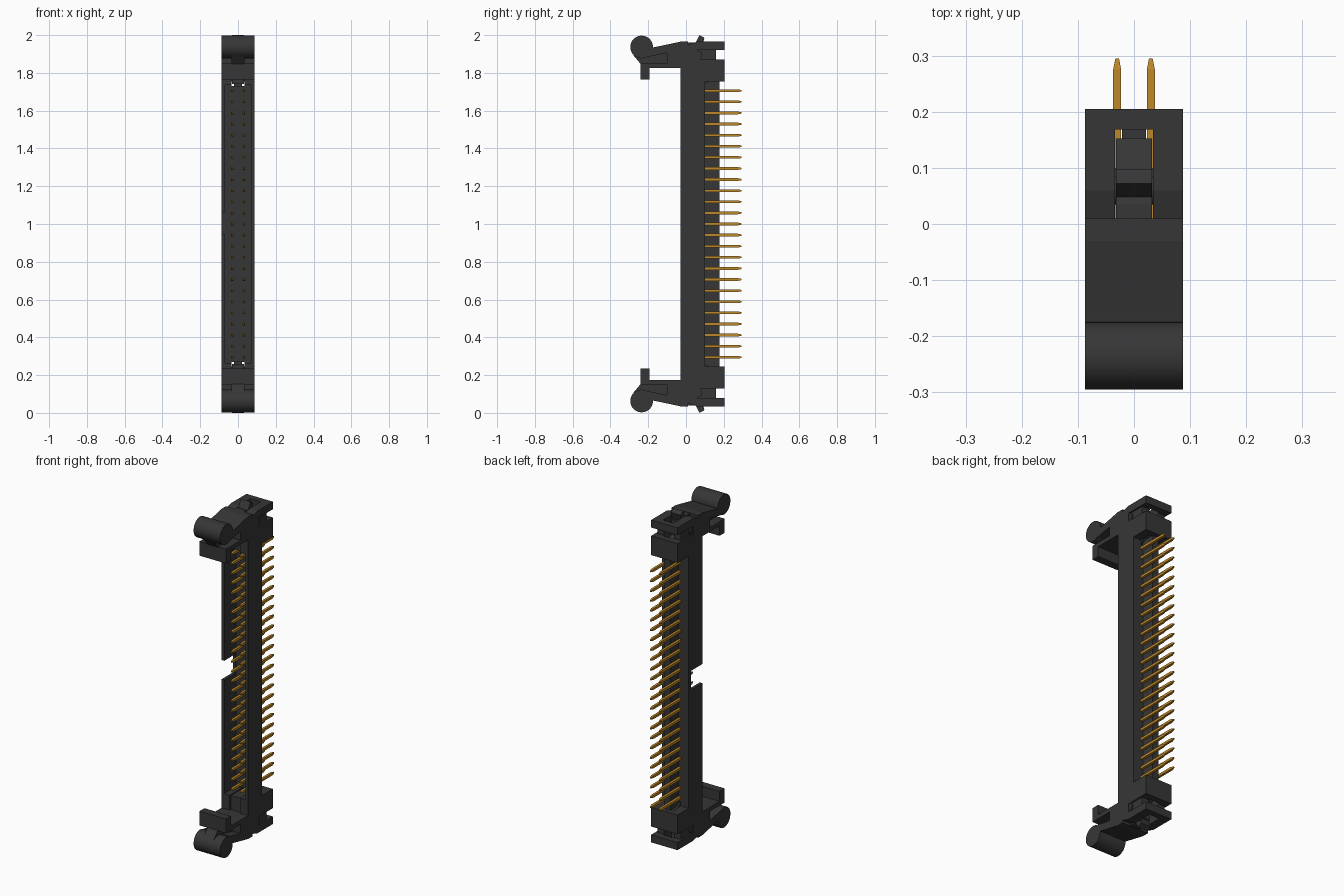
import bpy, bmesh, math
from mathutils import Matrix, Vector

if "Cube" in bpy.data.objects:
    bpy.data.objects.remove(bpy.data.objects["Cube"])

MID = 1.0          # height of the symmetry plane
HALF = 0.0875      # half width of the housing
SLOT = 0.034       # half width of the latch slot


def material(name, rgb):
    m = bpy.data.materials.new(name)
    m.use_nodes = True
    m.diffuse_color = (*rgb, 1)
    m.node_tree.nodes["Principled BSDF"].inputs["Base Color"].default_value = (*rgb, 1)
    return m


black = material("black plastic", (0.037, 0.037, 0.037))
gold = material("gold plating", (0.52, 0.25, 0.022))


def add_object(name, bm, mat):
    bmesh.ops.recalc_face_normals(bm, faces=bm.faces)
    mesh = bpy.data.meshes.new(name)
    bm.to_mesh(mesh)
    bm.free()
    mesh.materials.append(mat)
    ob = bpy.data.objects.new(name, mesh)
    ob.location.z = MID
    bpy.context.collection.objects.link(ob)
    return ob


def prism(name, outline, x0, x1, side=1):
    """Extrude a (y, z) outline along x; side -1 flips it to the lower end."""
    bm = bmesh.new()
    face = bm.faces.new([bm.verts.new((x0, y, z * side)) for y, z in outline])
    ext = bmesh.ops.extrude_face_region(bm, geom=[face])
    moved = [v for v in ext["geom"] if isinstance(v, bmesh.types.BMVert)]
    bmesh.ops.translate(bm, vec=(x1 - x0, 0, 0), verts=moved)
    return add_object(name, bm, black)


def rect(y0, y1, z0, z1):
    return [(y0, z0), (y1, z0), (y1, z1), (y0, z1)]


def disc(y, z, r, n=40):
    return [(y + r * math.cos(2 * math.pi * i / n), z + r * math.sin(2 * math.pi * i / n))
            for i in range(n)]


def cut(target, cutter):
    cutter.hide_render = True
    cutter.hide_viewport = True
    mod = target.modifiers.new(cutter.name, "BOOLEAN")
    mod.operation = "DIFFERENCE"
    mod.solver = "EXACT"
    mod.object = cutter


# Housing: one symmetric side outline, hollowed out
upper = [(-.03, .825), (.01, .825), (.01, .95), (.06, .965), (.205, .965), (.205, .92),
         (.16, .92), (.16, .87), (.205, .87), (.205, .755), (.1, .755)]
lower = [(y, -z) for y, z in reversed(upper)]
housing = prism("housing", upper + lower, -HALF, HALF)
cut(housing, prism("cavity_cutter", rect(-.2, .08, -.735, .735), -.07, .07))
cut(housing, prism("key_notch_cutter", rect(-.2, .077, -.055, .06), -.2, -.05))

for side, end in ((1, "upper"), (-1, "lower")):
    cut(housing, prism(end + "_slot_cutter", rect(-.2, .168, .73, 1.2), -SLOT, SLOT, side))
    for x in (-HALF, HALF):
        cut(housing, prism(end + "_pocket_cutter", rect(.06, .165, .87, .92),
                           x - .01, x + .01, side))

    # Ejector latch: grip roll, arm, hook, web and pivoting foot
    roll = prism(end + "_latch_grip", disc(-.235, .937, .06), -HALF, HALF, side)
    arm = [(-.2, .93), (-.167, .936), (-.03, .965), (.01, .965), (.01, .825),
           (-.1, .825), (-.1, .905), (-.2, .885)]
    prism(end + "_latch_arm", arm, -HALF, HALF, side)
    hook = [(-.24, .765), (-.193, .765), (-.193, .825), (-.09, .825), (-.09, .85), (-.24, .85)]
    prism(end + "_latch_hook", hook, -HALF, HALF, side)
    web = [(-.278, .892), (-.225, .83), (-.09, .83), (-.09, .94), (-.17, .93)]
    prism(end + "_latch_web", web, -SLOT, SLOT, side)
    foot = [(-.02, .74), (.1, .74), (.152, .78), (.152, .82), (.09, .85), (.09, .94),
            (.035, .962), (-.02, .962)]
    prism(end + "_latch_foot", foot, -.032, .032, side)
    finger = [(.045, .95), (.072, 1.0), (.098, .985), (.08, .93)]
    prism(end + "_latch_finger", finger, -.032, .032, side)
    pivot = prism(end + "_latch_pivot", disc(.06, .893, .025, 24), -.086, .086, side)

    for ob in (roll, pivot):
        bpy.ops.object.select_all(action="DESELECT")
        ob.select_set(True)
        bpy.context.view_layer.objects.active = ob
        bpy.ops.object.shade_smooth_by_angle()

# Rib between the two pin rows at the back
prism("back_rib", rect(.095, .178, -.755, .755), -.021, .021)

# Pins: one square pin with tapered tips, repeated in a grid
PITCH, ROWS = .0588, 25
bm = bmesh.new()
place = Matrix.Translation((-.03, .1375, -PITCH * (ROWS - 1) / 2)) @ Matrix.Diagonal((.0145, .275, .0145, 1))
bmesh.ops.create_cube(bm, size=1, matrix=place)
bm.normal_update()
for face in [f for f in bm.faces if abs(f.normal.y) > .9]:
    out = Vector((0, math.copysign(.02, face.normal.y), 0))
    tip = bmesh.ops.extrude_discrete_faces(bm, faces=[face])["faces"][0]
    centre = tip.calc_center_median()
    bmesh.ops.scale(bm, vec=(.45, 1, .45), verts=tip.verts, space=Matrix.Translation(-centre))
    bmesh.ops.translate(bm, vec=out, verts=tip.verts)
pins = add_object("pins", bm, gold)
for name, count, step in (("columns", 2, (.06, 0, 0)), ("rows", ROWS, (0, 0, PITCH))):
    arr = pins.modifiers.new(name, "ARRAY")
    arr.count = count
    arr.use_relative_offset = False
    arr.use_constant_offset = True
    arr.constant_offset_displace = step
